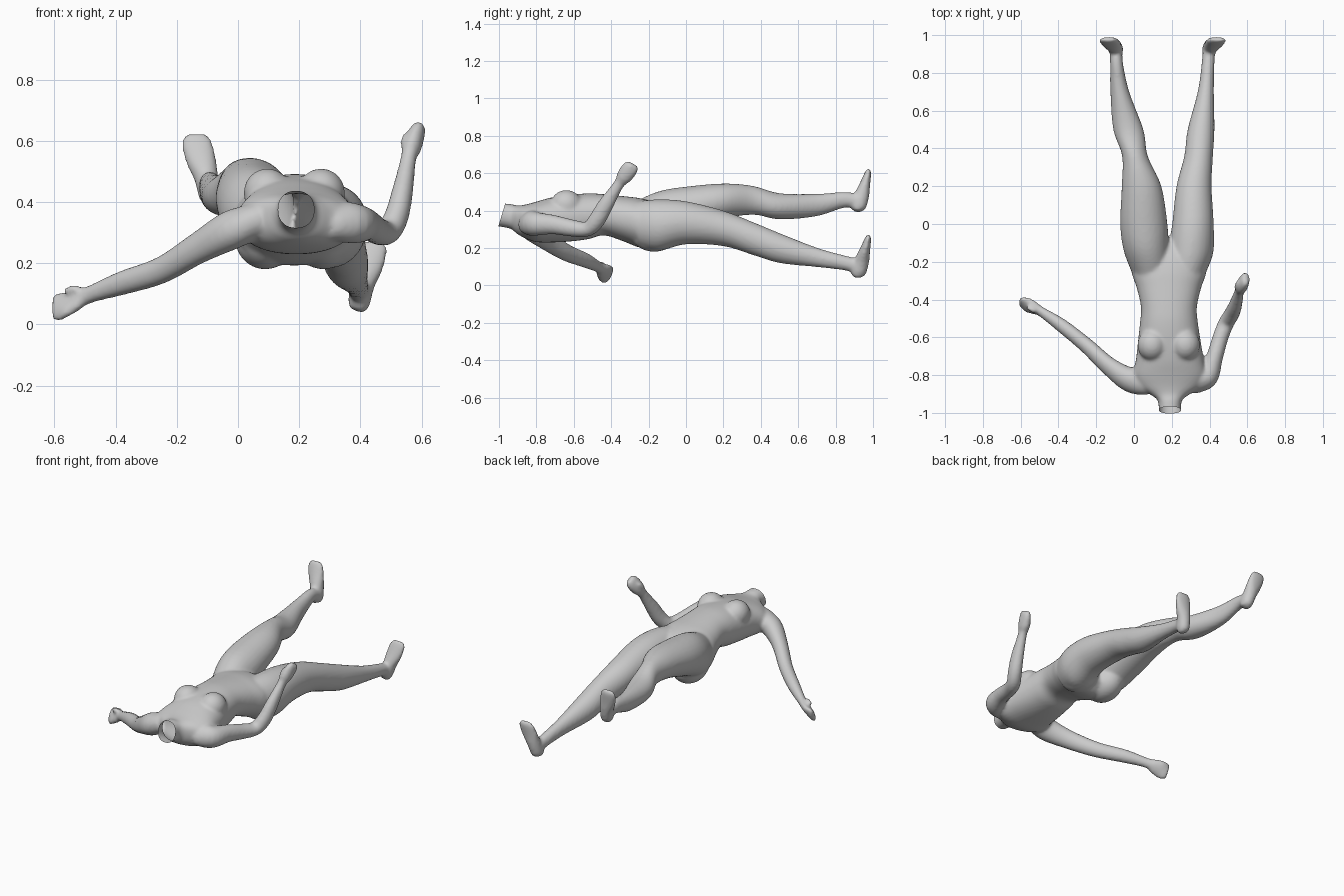
import bpy, bmesh, math
from mathutils import Vector, Matrix

bm = bmesh.new()


def spline(p, steps=5):
    # Catmull-Rom through (x, y, z, half width, half height)
    out = []
    for i in range(len(p) - 1):
        a, b, c, d = p[max(i - 1, 0)], p[i], p[i + 1], p[min(i + 2, len(p) - 1)]
        for s in range(steps):
            t = s / steps
            out.append([0.5 * (2 * q + (r - o) * t + (2 * o - 5 * q + 4 * r - u) * t * t
                        + (3 * q - o - 3 * r + u) * t ** 3) for o, q, r, u in zip(a, b, c, d)])
    return out + [list(p[-1])]


def limb(points, axis=None, n=28, e=1.0):
    # Elliptical loft along a path, closed at both ends
    pts = spline(points)
    rings = []
    for i, p in enumerate(pts):
        prev, nxt = pts[max(i - 1, 0)], pts[min(i + 1, len(pts) - 1)]
        t = Vector(axis) if axis else (Vector(nxt[:3]) - Vector(prev[:3])).normalized()
        side = Vector((1, 0, 0))
        side = (side - t * side.dot(t)).normalized()
        up = side.cross(t)
        ring = []
        for k in range(n):
            c, s = math.cos(math.tau * k / n), math.sin(math.tau * k / n)
            c, s = math.copysign(abs(c) ** e, c), math.copysign(abs(s) ** e, s)
            ring.append(bm.verts.new(Vector(p[:3]) + side * c * p[3] + up * s * p[4]))
        rings.append(ring)
    for r, q in zip(rings, rings[1:]):
        for k in range(n):
            bm.faces.new((r[k], r[(k + 1) % n], q[(k + 1) % n], q[k]))
    bm.faces.new(rings[0][::-1])
    bm.faces.new(rings[-1])


def ball(loc, size):
    m = Matrix.Translation(loc) @ Matrix.Diagonal((*size, 1))
    bmesh.ops.create_uvsphere(bm, u_segments=24, v_segments=16, radius=1, matrix=m)


Y = (0, 1, 0)

# Neck, chest, waist and pelvis
limb([(.19, -1.03, .38, .061, .061), (.19, -.94, .37, .062, .066), (.19, -.905, .352, .10, .075),
      (.19, -.86, .342, .165, .09), (.19, -.80, .34, .195, .108), (.19, -.72, .35, .18, .12),
      (.187, -.62, .36, .166, .125), (.185, -.52, .37, .153, .122), (.185, -.44, .378, .148, .11),
      (.185, -.34, .358, .17, .12), (.185, -.25, .335, .198, .132), (.183, -.17, .32, .18, .125),
      (.18, -.10, .325, .10, .08)], Y, 40, .9)

# Breasts and buttocks
for s in (-1, 1):
    ball((.184 + s * .088, -.64, .43), (.078, .085, .08))
    ball((.184 + s * .095, -.17, .285), (.1, .13, .105))

# Lowered leg
limb([(.28, -.26, .33, .10, .12), (.30, -.15, .322, .12, .138), (.312, 0, .335, .11, .115),
      (.318, .2, .305, .093, .095), (.342, .36, .25, .076, .088), (.355, .5, .20, .071, .08),
      (.38, .7, .15, .043, .052), (.392, .85, .12, .034, .04), (.398, .925, .10, .034, .042)], Y)

# Raised leg
limb([(.09, -.26, .335, .10, .12), (.065, -.14, .37, .12, .135), (.052, 0, .41, .125, .118),
      (.04, .2, .45, .105, .095), (.005, .36, .455, .068, .077), (-.03, .5, .423, .08, .07),
      (-.075, .7, .43, .05, .06), (-.092, .85, .458, .034, .042), (-.095, .925, .445, .034, .042)], Y)

# Feet, toes pointing up
for x, z, s in ((.395, 0, 1), (-.092, .352, -1)):
    limb([(x - s * .008, .915, z + .045, .024, .02), (x, .92, z + .07, .036, .042),
          (x + s * .012, .94, z + .13, .04, .04), (x + s * .03, .957, z + .19, .05, .028),
          (x + s * .044, .972, z + .245, .05, .018), (x + s * .046, .978, z + .27, .036, .011)])

# Outstretched arm with hand
limb([(.07, -.83, .34, .06, .075), (-.02, -.825, .31, .062, .07), (-.13, -.755, .25, .046, .056),
      (-.25, -.645, .178, .04, .046), (-.38, -.54, .135, .036, .04), (-.49, -.465, .096, .025, .03),
      (-.53, -.443, .078, .024, .045), (-.575, -.424, .06, .022, .055), (-.605, -.41, .052, .015, .045)])

# Bent arm with raised hand
limb([(.31, -.83, .34, .06, .075), (.385, -.81, .33, .06, .065), (.425, -.71, .325, .045, .052),
      (.458, -.6, .305, .042, .045), (.488, -.525, .302, .042, .04), (.517, -.477, .35, .04, .045),
      (.537, -.43, .43, .035, .042), (.557, -.36, .54, .026, .029), (.568, -.332, .58, .032, .042),
      (.585, -.30, .625, .027, .045), (.596, -.285, .65, .018, .032)])

# Thumbs
limb([(-.51, -.46, .10, .016, .016), (-.535, -.455, .115, .015, .015), (-.565, -.44, .108, .012, .012)], n=12)
limb([(.555, -.355, .57, .016, .016), (.545, -.33, .60, .015, .015), (.555, -.305, .622, .012, .012)], n=12)

bmesh.ops.recalc_face_normals(bm, faces=bm.faces)
src = bpy.data.meshes.new("body_parts")
bm.to_mesh(src)
bm.free()
tmp = bpy.data.objects.new("body_parts", src)
bpy.context.collection.objects.link(tmp)

# Fuse the parts into one skin and soften the joins
rm = tmp.modifiers.new("fuse", 'REMESH')
rm.mode = 'VOXEL'
rm.voxel_size = .009
sm = tmp.modifiers.new("soften", 'SMOOTH')
sm.factor, sm.iterations = .5, 8
dg = bpy.context.evaluated_depsgraph_get()
mesh = bpy.data.meshes.new_from_object(tmp.evaluated_get(dg))
bpy.data.objects.remove(tmp)

# Cut the neck open at a slant
bm = bmesh.new()
bm.from_mesh(mesh)
bmesh.ops.bisect_plane(bm, geom=bm.verts[:] + bm.edges[:] + bm.faces[:],
                       plane_co=(.19, -.984, .38), plane_no=(0, -1, .3), clear_outer=True)
for f in bm.faces:
    f.smooth = True
bm.to_mesh(mesh)
bm.free()
mesh.name = "body"
body = bpy.data.objects.new("body", mesh)
bpy.context.collection.objects.link(body)
